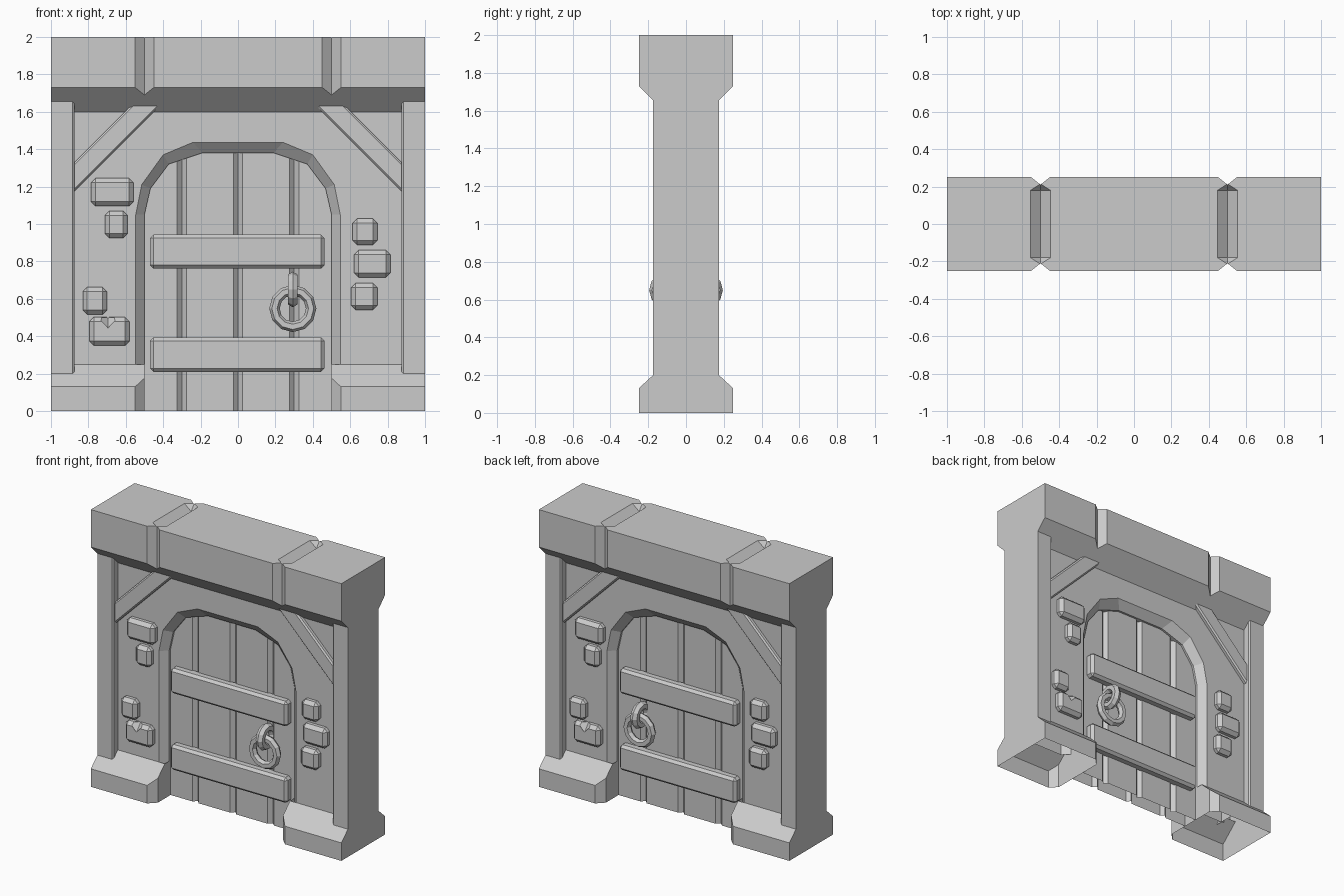
import bpy, bmesh
from math import radians, pi
from mathutils import Vector, Matrix

if "Cube" in bpy.data.objects:
    bpy.data.objects.remove(bpy.data.objects["Cube"])


def finish(name, bm):
    me = bpy.data.meshes.new(name)
    bm.to_mesh(me)
    bm.free()
    ob = bpy.data.objects.new(name, me)
    bpy.context.collection.objects.link(ob)
    return ob


def prism(pts, a, b, axis):
    """Extrude a 2D profile from a to b along axis x (pts = y,z) or z (pts = x,y)."""
    bm = bmesh.new()
    place = (lambda p, t: (t, p[0], p[1])) if axis == 'x' else (lambda p, t: (p[0], p[1], t))
    lo = [bm.verts.new(place(p, a)) for p in pts]
    hi = [bm.verts.new(place(p, b)) for p in pts]
    bm.faces.new(lo)
    bm.faces.new(hi)
    n = len(pts)
    for i in range(n):
        j = (i + 1) % n
        bm.faces.new((lo[i], lo[j], hi[j], hi[i]))
    bmesh.ops.recalc_face_normals(bm, faces=bm.faces)
    return bm


def open_at(bm, *levels):
    """Remove the horizontal faces at the given heights."""
    doomed = [f for f in bm.faces if any(all(abs(v.co.z - z) < 1e-4 for v in f.verts) for z in levels)]
    bmesh.ops.delete(bm, geom=doomed, context='FACES')
    return bm


def block(name, lo, hi, bevel, matrix=Matrix()):
    lo, hi = Vector(lo), Vector(hi)
    bm = bmesh.new()
    bmesh.ops.create_cube(bm, size=1, matrix=Matrix.Translation((lo + hi) / 2) @ Matrix.Diagonal((*(hi - lo), 1)))
    bmesh.ops.bevel(bm, geom=bm.edges[:], offset=bevel, segments=1, affect='EDGES')
    bm.transform(matrix)
    return finish(name, bm)


def hull(pts):
    bm = bmesh.new()
    for p in pts:
        bm.verts.new(p)
    bmesh.ops.convex_hull(bm, input=bm.verts[:])
    bmesh.ops.recalc_face_normals(bm, faces=bm.faces)
    return bm


def cut(ob, bm):
    cutter = finish("cutter", bm)
    cutter.hide_render = True
    mod = ob.modifiers.new("cut", 'BOOLEAN')
    mod.operation, mod.solver, mod.object = 'DIFFERENCE', 'EXACT', cutter
    bpy.context.view_layer.objects.active = ob
    bpy.ops.object.modifier_apply(modifier=mod.name)
    bpy.data.objects.remove(cutter)


# Lintel with V joints on the front, back and top
lintel = finish("lintel", prism([(-.25, 2), (-.25, 1.73), (-.12, 1.6), (.12, 1.6), (.25, 1.73), (.25, 2)], -1, 1, 'x'))
for x in (-.5, .5):
    for y in (-.25, .25):
        cut(lintel, prism([(x - .05, y), (x, y - .04), (x + .05, y), (x, y + .04)], 1.5, 2.1, 'z'))
    rim = [(x + i * .053, j * .18) for i in (-1, 1) for j in (-1, 1)] + [(x, -.215), (x, .215)]
    cut(lintel, hull([(*p, z) for p in rim for z in (2, 2.1)] + [(x, -.18, 1.955), (x, .18, 1.955)]))

# Plinths with sloped tops and chamfered inner corners, open underneath
for s in (-1, 1):
    bm = prism([(-.25, 0), (-.25, .13), (-.12, .25), (.12, .25), (.25, .13), (.25, 0)], s * .5, s, 'x')
    for t in (-1, 1):
        r = bmesh.ops.bisect_plane(bm, geom=bm.verts[:] + bm.edges[:] + bm.faces[:],
                                   plane_co=(s * .55, t * .25, 0), plane_no=(-s, t, 0), clear_outer=True)
        bmesh.ops.holes_fill(bm, edges=[e for e in bm.edges if e.is_boundary])
    bmesh.ops.recalc_face_normals(bm, faces=bm.faces)
    finish("plinth", open_at(bm, 0, .25))

    # Corner posts
    post = [(s, -.175), (s * .885, -.175), (s * .875, -.165), (s * .875, .165), (s * .885, .175), (s, .175)]
    finish("corner_post", open_at(prism(post, .2, 1.68, 'z'), .2))

    # Diagonal braces, front and back
    for t in (-1, 1):
        a, b = Vector((s * .93, 0, 1.195)), Vector((s * .44, 0, 1.69))
        length = (b - a).length
        turn = Matrix.Translation((a + b) / 2) @ Matrix.Rotation(s * radians(45), 4, 'Y')
        y0, y1 = sorted((t * .09, t * .15))
        block("brace", (-length / 2, y0, -.055), (length / 2, y1, .055), .01, turn)

# Wall with the arched opening
outer = [(.547, .2), (.547, 1.05), (.515, 1.21), (.4, 1.37), (.24, 1.437)]
inner = [(.5, .2), (.5, 1.05), (.468, 1.19), (.37, 1.32), (.19, 1.38)]
bm = bmesh.new()
loops = []
for half, y in ((outer, -.12), (inner, -.07), (inner, .07), (outer, .12)):
    arch = [(-x, z) for x, z in half] + half[::-1]
    loops.append([bm.verts.new((x, y, z)) for x, z in arch])
for p, q in zip(loops, loops[1:]):
    for i in range(len(p) - 1):
        bm.faces.new((p[i], p[i + 1], q[i + 1], q[i]))
for loop, y in ((loops[0], -.12), (loops[3], .12)):
    corners = [bm.verts.new((x, y, z)) for x, z in ((.9, .2), (.9, 1.65), (-.9, 1.65), (-.9, .2))]
    f = bm.faces.new(loop + corners)
    f.normal_update()
    if f.normal.y * y < 0:
        f.normal_flip()
bmesh.ops.recalc_face_normals(bm, faces=bm.faces)
bm.faces.ensure_lookup_table()
if bm.faces[-1].normal.y < 0:
    bmesh.ops.reverse_faces(bm, faces=bm.faces[:])
finish("arched_wall", bm)

# Plank door with V seams on both faces
edge = [(-.5, -.055)]
for x in (-.3, 0, .3):
    edge += [(x - .025, -.055), (x, -.03), (x + .025, -.055)]
edge += [(.5, -.055)]
finish("plank_door", open_at(prism(edge + [(x, -y) for x, y in edge[::-1]], 0, 1.41, 'z'), 0))

# Crossbars, ring pull and its loop, front and back
for t in (-1, 1):
    for z0, z1 in ((.21, .393), (.762, .943)):
        y0, y1 = sorted((t * .03, t * .11))
        block("crossbar", (-.47, y0, z0), (.462, y1, z1), .018)
    bpy.ops.mesh.primitive_torus_add(location=(.293, t * .11, .548), rotation=(pi / 2, 0, 0), major_segments=12,
                                     minor_segments=6, major_radius=.098, minor_radius=.028)
    bpy.context.object.name = "ring_pull"
    bpy.ops.mesh.primitive_torus_add(location=(.293, t * .1, .65), rotation=(0, pi / 2, 0), major_segments=12,
                                     minor_segments=6, major_radius=.065, minor_radius=.03)
    bpy.context.object.name = "ring_loop"

# Raised stones; the back is the front turned by half a turn
stones = [(-.785, -.56, 1.095, 1.245), (-.712, -.59, .925, 1.07), (-.83, -.7, .515, .662), (-.795, -.58, .35, .502),
          (.613, .745, .888, 1.03), (.62, .815, .715, .86), (.605, .745, .54, .685)]
for turn in (0, pi):
    for i, (x0, x1, z0, z1) in enumerate(stones):
        rot = Matrix.Rotation(turn, 4, 'Z')
        ob = block("wall_stone", (x0, -.168, z0), (x1, -.08, z1), .024, rot)
        if i == 3:  # chipped stone
            c = Vector((-.695, -.165, .5))
            tips = [(.055, 0, 0), (0, .05, 0), (0, 0, .06)]
            chip = hull([c + k * Vector(p) for p in tips for k in (-1, 1)])
            chip.transform(rot)
            cut(ob, chip)
